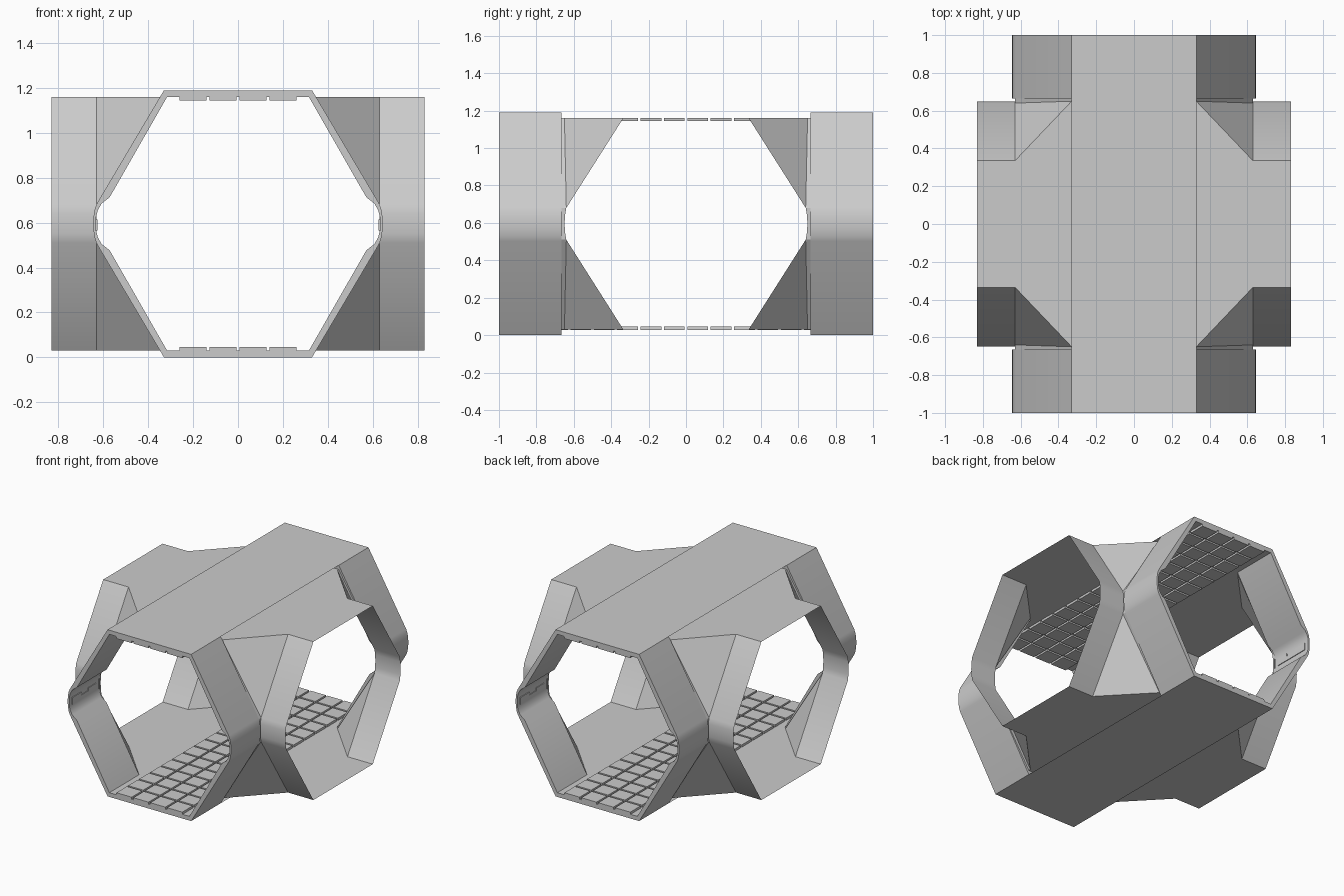
import bpy, bmesh, math

if "Cube" in bpy.data.objects:
    bpy.data.objects.remove(bpy.data.objects["Cube"])

MID = 0.595  # half height: everything is mirrored about this level


def add_object(name, bm, axes, origin=(0, 0, MID), smooth=False):
    mesh = bpy.data.meshes.new(name)
    bm.to_mesh(mesh)
    bm.free()
    ob = bpy.data.objects.new(name, mesh)
    ob.location = origin
    bpy.context.collection.objects.link(ob)
    if any(axes):
        m = ob.modifiers.new("mirror", 'MIRROR')
        m.use_axis = axes
        m.merge_threshold = 0.0005
    if smooth:
        bpy.ops.object.select_all(action='DESELECT')
        ob.select_set(True)
        bpy.context.view_layer.objects.active = ob
        bpy.ops.object.shade_smooth_by_angle(angle=math.radians(25))
    return ob


def sheet(name, faces, axes, smooth=False):
    bm = bmesh.new()
    for f in faces:
        bm.faces.new([bm.verts.new(p) for p in f])
    bmesh.ops.remove_doubles(bm, verts=bm.verts, dist=0.0005)
    bmesh.ops.recalc_face_normals(bm, faces=bm.faces)
    bm.faces.ensure_lookup_table()
    if bm.faces[0].normal.z < 0:
        bmesh.ops.reverse_faces(bm, faces=bm.faces)
    return add_object(name, bm, axes, smooth=smooth)


def box(bm, x0, x1, y0, y1, z0, z1):
    vs = bmesh.ops.create_cube(bm, size=1)['verts']
    for v in vs:
        v.co.x = x0 if v.co.x < 0 else x1
        v.co.y = y0 if v.co.y < 0 else y1
        v.co.z = z0 if v.co.z < 0 else z1


# Thick hexagonal collars at the two ends of the main passage
def loop(quarter):
    right = quarter + [(x, -z) for x, z in reversed(quarter)]
    return right + [(-x, z) for x, z in reversed(right)]


outer = loop([(0.33, 0.595), (0.628, 0.092), (0.638, 0.066), (0.643, 0.035), (0.645, 0.012)])
inner = loop([(0.316, 0.565), (0.572, 0.118), (0.608, 0.09), (0.625, 0.06), (0.632, 0.03)])
bm = bmesh.new()
rings = [[bm.verts.new((x, y, z)) for x, z in prof]
         for prof, y in ((outer, 0.665), (outer, 1), (inner, 1), (inner, 0.665))]
n = len(outer)
for k in range(4):
    a, b = rings[k], rings[(k + 1) % 4]
    for i in range(n):
        j = (i + 1) % n
        bm.faces.new((a[i], a[j], b[j], b[i]))
bmesh.ops.recalc_face_normals(bm, faces=bm.faces)
add_object("end_collar", bm, (False, True, False), smooth=True)

# Outer roof and underside skins spanning between the collars
sheet("outer_skin", [[(-0.33, -0.665, 0.595), (0.33, -0.665, 0.595),
                      (0.33, 0.665, 0.595), (-0.33, 0.665, 0.595)]], (False, False, True))

# Crossing shell: one octant with ceiling, side passage walls and corner facets
T, B = 0.565, 0.085
faces = [
    [(0, 0, T), (0.83, 0, T), (0.83, 0.335, T), (0.63, 0.335, T),
     (0.33, 0.65, T), (0.33, 0.665, T), (0, 0.665, T)],
    [(0.63, 0.335, T), (0.83, 0.335, T), (0.83, 0.64, B), (0.63, 0.64, B)],
    [(0.63, 0.335, T), (0.63, 0.64, B), (0.33, 0.65, T)],
    [(0.33, 0.65, T), (0.63, 0.64, B), (0.63, 0.665, B), (0.33, 0.665, T)],
]
bend = [(0.64, B), (0.647, 0.045), (0.649, 0)]
for (y0, z0), (y1, z1) in zip(bend, bend[1:]):
    faces.append([(0.63, y0, z0), (0.83, y0, z0), (0.83, y1, z1), (0.63, y1, z1)])
    faces.append([(0.63, y0, z0), (0.63, y1, z1), (0.63, 0.665, z1), (0.63, 0.665, z0)])
sheet("crossing_shell", faces, (True, True, True), smooth=True)

# Grid of floor and ceiling tiles along the main passage
bm = bmesh.new()
rows, gap = 16, 0.007
columns = [(-0.25, -0.14), (-0.126, -0.007), (0.007, 0.126), (0.14, 0.25)]
pitch = 2.0 / rows
for r in range(rows):
    y0 = -1 + r * pitch
    ya = y0 + (gap if r else 0)
    yb = y0 + pitch - (gap if r < rows - 1 else 0)
    for x0, x1 in columns:
        box(bm, x0, x1, ya, yb, -0.567, -0.55)
# sloped outer edges of the tiles
for v in bm.verts:
    if abs(v.co.x) > 0.249:
        v.co.x += math.copysign(0.012 if v.co.z < -0.56 else -0.01, v.co.x)
add_object("floor_and_ceiling_tiles", bm, (False, False, True))

# Low joint pads inside the bend of each collar
bm = bmesh.new()
box(bm, 0.627, 0.634, 0.70, 0.79, -0.03, 0.02)
box(bm, 0.627, 0.634, 0.79, 0.87, -0.03, 0.0)
box(bm, 0.627, 0.634, 0.87, 0.97, -0.03, 0.02)
add_object("joint_pad", bm, (True, True, False))
